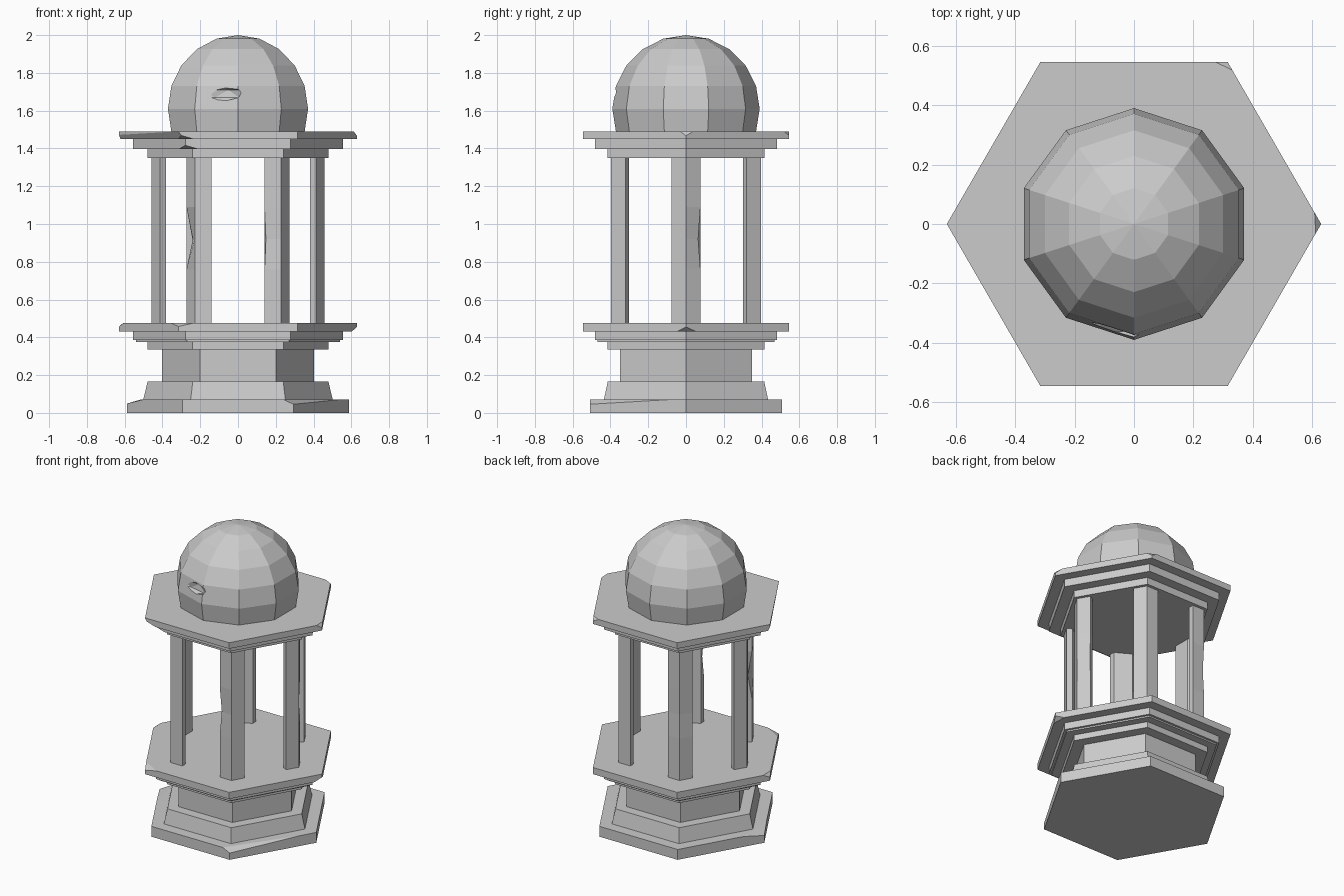
import bpy, bmesh
from math import sin, cos, radians
from mathutils import Vector

if "Cube" in bpy.data.objects:
    bpy.data.objects.remove(bpy.data.objects["Cube"])


def finish(bm, name):
    bmesh.ops.recalc_face_normals(bm, faces=bm.faces)
    me = bpy.data.meshes.new(name)
    bm.to_mesh(me)
    bm.free()
    ob = bpy.data.objects.new(name, me)
    bpy.context.collection.objects.link(ob)
    return ob


def loft(rings):
    """Closed solid through equally sized rings of points."""
    bm = bmesh.new()
    vs = [[bm.verts.new(p) for p in ring] for ring in rings]
    n = len(rings[0])
    for a, b in zip(vs, vs[1:]):
        for i in range(n):
            j = (i + 1) % n
            bm.faces.new((a[i], a[j], b[j], b[i]))
    bm.faces.new(vs[0][::-1])
    bm.faces.new(vs[-1])
    return bm


def hexagon(r, z):
    return [(r * cos(radians(60 * i)), r * sin(radians(60 * i)), z) for i in range(6)]


def slab(name, z0, z1, r0, r1=None, chips=()):
    """Hexagonal slab; chips = (angle, tilt, radius at the edge, depth)."""
    bm = loft([hexagon(r0, z0), hexagon(r1 or r0, z1)])
    for ang, tilt, rad, depth in chips:
        a, t = radians(ang), radians(tilt)
        n = Vector((cos(a) * cos(t), sin(a) * cos(t), sin(t)))
        p = Vector((cos(a) * rad, sin(a) * rad, z1 if tilt > 0 else z0)) - n * depth
        bmesh.ops.bisect_plane(bm, geom=bm.verts[:] + bm.edges[:] + bm.faces[:],
                               plane_co=p, plane_no=n, clear_outer=True)
        bmesh.ops.holes_fill(bm, edges=[e for e in bm.edges if e.is_boundary])
    finish(bm, name)


# Stepped pedestal with worn corners
slab("plinth", 0, 0.07, 0.587, chips=[(183, 75, 0.587, 0.02), (-35, 60, 0.52, 0.015)])
slab("plinth_step", 0.07, 0.167, 0.502, 0.478)
slab("pedestal_shaft", 0.167, 0.335, 0.402)
slab("lower_moulding", 0.335, 0.38, 0.48)
slab("middle_moulding", 0.385, 0.432, 0.557)
slab("moulding_core", 0.375, 0.39, 0.54)
slab("floor_slab", 0.432, 0.477, 0.63,
     chips=[(240, 65, 0.63, 0.018), (2, -50, 0.63, 0.018), (182, 50, 0.63, 0.016)])

# Six corner columns, some with a dented middle
R, S, T = 0.457, 0.088, 0.036
ex, ey = R - S * 0.5, S * 0.866
profile = [(R, 0), (ex, ey), (ex - T * 0.866, ey - T * 0.5),
           (ex - T * 0.866, -ey + T * 0.5), (ex, -ey)]
dents = {4: (4, 0.03), 5: (4, 0.012), 0: (1, 0.012), 2: (0, 0.015)}
for k in range(6):
    a = radians(60 * k)
    rings = []
    for z, dented in ((0.47, 0), (0.76, 0), (0.92, 1), (1.09, 0), (1.355, 0)):
        ring = []
        for i, (x, y) in enumerate(profile):
            if dented and k in dents and dents[k][0] == i:
                d = dents[k][1]
                x -= d * 0.5
                y -= d * (y > 0) - d * (y < 0)
            ring.append((x * cos(a) - y * sin(a), x * sin(a) + y * cos(a), z))
        rings.append(ring)
    finish(loft(rings), f"column_{k + 1}")

# Stepped cornice
slab("cornice_lower", 1.35, 1.398, 0.48)
slab("cornice_middle", 1.398, 1.45, 0.557, chips=[(240, -60, 0.557, 0.016)])
slab("cornice_top", 1.45, 1.491, 0.63,
     chips=[(211, -30, 0.546, 0.016), (3, 40, 0.63, 0.016),
            (64, 40, 0.63, 0.015), (240, -60, 0.63, 0.02)])

# Ten-sided dome cut flat where it meets the cornice
bm = bmesh.new()
bmesh.ops.create_uvsphere(bm, u_segments=10, v_segments=10, radius=0.39)
bmesh.ops.translate(bm, verts=bm.verts, vec=(0, 0, 1.61))
bmesh.ops.delete(bm, geom=[v for v in bm.verts if v.co.z < 1.48], context='VERTS')
bmesh.ops.holes_fill(bm, edges=[e for e in bm.edges if e.is_boundary])
dome = finish(bm, "dome")

# Chipped gash in the dome
bm = bmesh.new()
bmesh.ops.create_icosphere(bm, subdivisions=1, radius=1)
gash = finish(bm, "gash_cutter")
gash.scale = (0.13, 0.035, 0.045)
gash.location = (-0.09, -0.365, 1.69)
gash.rotation_euler = (0, 0, radians(-8))
gash.hide_render = True
gash.hide_set(True)
mod = dome.modifiers.new("gash", 'BOOLEAN')
mod.operation = 'DIFFERENCE'
mod.solver = 'EXACT'
mod.object = gash
